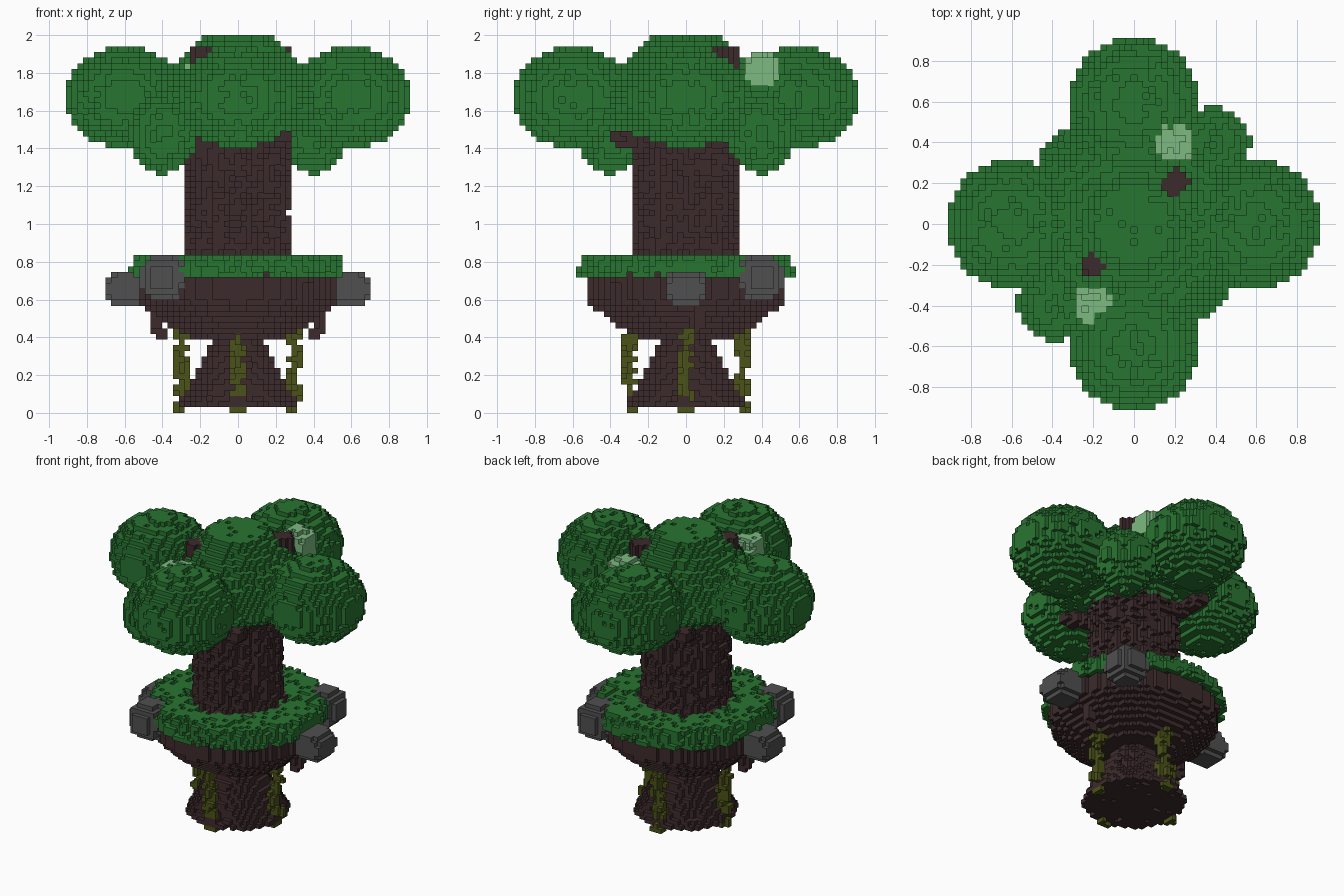
import bpy, math, random
from mathutils import Vector

random.seed(7)
if "Cube" in bpy.data.objects:
    bpy.data.objects.remove(bpy.data.objects["Cube"])

ROWS = 67
V = 2 / ROWS            # edge of one block
parts = {}              # name -> (material, set of cells)
taken = set()
SIDES = [Vector(d) for d in ((1, 0, 0), (-1, 0, 0), (0, 1, 0), (0, -1, 0), (0, 0, 1), (0, 0, -1))]
STEPS = [tuple(int(c) for c in d) for d in SIDES]


def material(name, color):
    m = bpy.data.materials.new(name)
    m.use_nodes = True
    m.diffuse_color = (*color, 1)
    m.node_tree.nodes["Principled BSDF"].inputs["Base Color"].default_value = (*color, 1)
    return m


leaf = material("leaf_green", (0.022, 0.178, 0.031))
pale = material("pale_green", (0.20, 0.49, 0.22))
bark = material("dark_bark", (0.046, 0.023, 0.025))
stone = material("grey_stone", (0.080, 0.080, 0.080))
moss = material("olive_vine", (0.071, 0.086, 0.010))


def near(c, d):
    return (c[0] + d[0], c[1] + d[1], c[2] + d[2])


def cells_in(lo, hi, test):
    """Blocks in a box whose centre passes the test."""
    a = [math.floor(v / V) - 1 for v in lo]
    b = [math.ceil(v / V) + 1 for v in hi]
    return {(i, j, k)
            for i in range(a[0], b[0] + 1) for j in range(a[1], b[1] + 1)
            for k in range(max(a[2], 0), min(b[2], ROWS - 1) + 1)
            if test(i * V, j * V, (k + 0.5) * V)}


def blob(x, y, z, rx, rz=None, power=2):
    rz = rz or rx
    return cells_in((x - rx, y - rx, z - rz), (x + rx, y + rx, z + rz),
                    lambda a, b, c: abs((a - x) / rx) ** power + abs((b - y) / rx) ** power
                    + abs((c - z) / rz) ** power <= 1)


def lathe(profile):
    """Solid of revolution from (height, radius) points."""
    def radius(z):
        for (z0, r0), (z1, r1) in zip(profile, profile[1:]):
            if z0 <= z <= z1:
                return r0 + (r1 - r0) * (z - z0) / (z1 - z0)
        return 0
    r = max(p[1] for p in profile)
    return cells_in((-r, -r, profile[0][0]), (r, r, profile[-1][0]),
                    lambda x, y, z: math.hypot(x, y) < radius(z))


def limb(start, end, r):
    a, b = Vector(start), Vector(end)
    out = set()
    for s in range(13):
        out |= blob(*a.lerp(b, s / 12), r)
    return out


def roughen(cells, amount):
    """Knock random blocks out of the skin."""
    skin = [c for c in sorted(cells) if any(near(c, d) not in cells for d in STEPS)]
    return cells - {c for c in skin if random.random() < amount}


def add(name, mat, cells):
    cells = cells - taken
    taken.update(cells)
    parts[name] = (mat, cells)


# Flared root below the island
add("root_stem", bark, roughen(lathe([(0.03, 0.33), (0.10, 0.285), (0.20, 0.235),
                                     (0.30, 0.185), (0.37, 0.145), (0.48, 0.125)]), 0.04))

# Earth bowl
add("earth_bowl", bark, lathe([(0.40, 0.26), (0.45, 0.36), (0.51, 0.43), (0.56, 0.49),
                               (0.60, 0.525), (0.74, 0.53)]))

# Trunk and its branches
add("trunk", bark, roughen(lathe([(0.72, 0.32), (0.84, 0.30), (0.87, 0.28), (1.50, 0.28)]), 0.5))
for s, reach, side in ((1, 0.085, "back_left"), (-1, 0.065, "front_right")):
    tip = cells_in((-0.4, -0.4, 1.75), (0.4, 0.4, 1.95),
                   lambda x, y, z: abs(x - 0.2 * s) + abs(y - 0.2 * s) <= reach
                   and 1.8 < z < 1.935)
    add("upper_branch_" + side, bark,
        limb((0.1 * s, 0.1 * s, 1.4), (0.2 * s, 0.2 * s, 1.82), 0.06) | tip)
for s, side in ((1, "front_left"), (-1, "back_right")):
    add("lower_branch_" + side, bark,
        limb((0.14 * s, -0.17 * s, 1.39), (0.24 * s, -0.36 * s, 1.46), 0.045))

# Pale leaf clusters
for s, z, side in ((1, 1.815, "back_left"), (-1, 1.775, "front_right")):
    add("pale_cluster_" + side, pale, roughen(blob(0.2 * s, 0.4 * s, z, 0.09, power=3.4), 0.15))

# Canopy: broad crown, four large lobes, two lower diagonal lobes
crown = lathe([(1.44, 0.27), (1.48, 0.31), (1.53, 0.43), (1.60, 0.525), (1.68, 0.49),
               (1.76, 0.42), (1.84, 0.34), (1.90, 0.28), (2.00, 0.18)])
for x, y in ((1, 0), (-1, 0), (0, 1), (0, -1)):
    crown |= blob(0.6 * x, 0.6 * y, 1.67, 0.318, 0.27)
for s in (1, -1):
    crown |= blob(0.395 * s, 0.395 * s, 1.48, 0.178, 0.215)
add("canopy", leaf, roughen(crown, 0.12))

# Rocks stuck in the island rim
for s, side in ((1, "left"), (-1, "right")):
    add("side_rock_" + side, stone, blob(0.595 * s, 0, 0.66, 0.115, 0.09, power=3))
    add("corner_rock_" + side, stone, blob(0.4 * s, 0.4 * s, 0.715, 0.122, power=2.4))

# Grass cap with a ragged rim and tufts
grass = lathe([(0.73, 0.575), (0.84, 0.55)])
top = max(c[2] for c in grass)
grass = {c for c in grass
         if not (c[2] == top and random.random() < 0.3)
         and not (math.hypot(c[0], c[1]) * V > 0.53 and random.random() < 0.25)}
add("grass_cap", leaf, grass)

# Hanging roots under the bowl
for s, side in ((1, "left"), (-1, "right")):
    add("hanging_root_" + side, bark,
        limb((0.43 * s, 0.06 * s, 0.53), (0.43 * s, 0.06 * s, 0.46), 0.035)
        | limb((0.42 * s, 0.06 * s, 0.46), (0.4 * s, 0.06 * s, 0.4), 0.025))

# Vines from the bowl down to the ground
for x, y, side in ((1, 0, "left"), (-1, 0, "right"), (0, 1, "back"), (0, -1, "front")):
    vine = set()
    for k in range(15):
        for w in (-1, 0, 1):
            for d in (9, 10, 11):
                core = w == 0 and d == 10
                if core or random.random() < (0.5 if w == 0 or d == 10 else 0.2):
                    vine.add((x * d + y * w, y * d + x * w, k))
    add("vine_" + side, moss, vine)


def build(name, mat, cells):
    """Mesh of the exposed block faces."""
    index, faces = {}, []
    for c in sorted(cells):
        for d, n in zip(STEPS, SIDES):
            if near(c, d) in taken:
                continue
            u = Vector((n.y, n.z, n.x))
            w = n.cross(u)
            quad = []
            for a, b in ((-1, -1), (1, -1), (1, 1), (-1, 1)):
                p = (Vector(c) + Vector((0, 0, 0.5)) + (n + u * a + w * b) / 2) * V
                quad.append(index.setdefault(tuple(round(q, 4) for q in p), len(index)))
            faces.append(quad)
    mesh = bpy.data.meshes.new(name)
    mesh.from_pydata(list(index), [], faces)
    mesh.materials.append(mat)
    bpy.context.scene.collection.objects.link(bpy.data.objects.new(name, mesh))


for part, (mat, cells) in parts.items():
    build(part, mat, cells)
